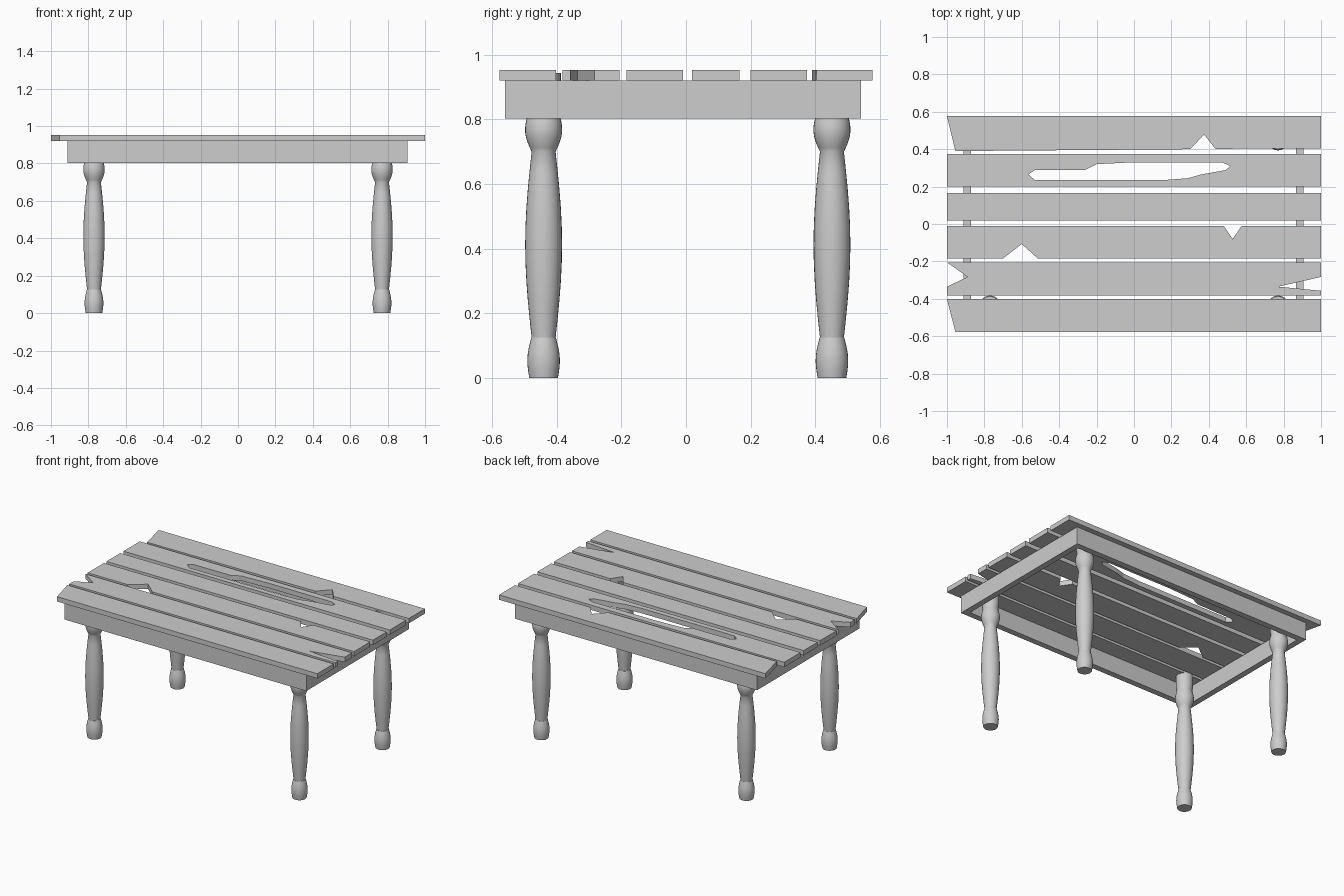
import bpy, bmesh, math

# Remove the default object
cube = bpy.data.objects.get("Cube")
if cube:
    bpy.data.objects.remove(cube, do_unlink=True)

grey = bpy.data.materials.new("weathered_grey")
grey.use_nodes = True
colour = (0.61, 0.61, 0.61, 1)
grey.diffuse_color = colour
grey.node_tree.nodes["Principled BSDF"].inputs["Base Color"].default_value = colour

PLANK_BOTTOM, PLANK_TOP = 0.92, 0.953


def finish(name, bm):
    bmesh.ops.recalc_face_normals(bm, faces=bm.faces)
    mesh = bpy.data.meshes.new(name)
    bm.to_mesh(mesh)
    bm.free()
    mesh.materials.append(grey)
    obj = bpy.data.objects.new(name, mesh)
    bpy.context.collection.objects.link(obj)
    return obj


def prism(name, outline, z0, z1, hole=None):
    """Extrude a flat outline, optionally with a hole through it."""
    bm = bmesh.new()
    edges = []
    for loop in [outline] + ([hole] if hole else []):
        verts = [bm.verts.new((x, y, z0)) for x, y in loop]
        edges += [bm.edges.new((a, b)) for a, b in zip(verts, verts[1:] + verts[:1])]
    if hole:
        bmesh.ops.triangle_fill(bm, edges=edges, use_beauty=True)
    else:
        bm.faces.new(verts)
    new = bmesh.ops.extrude_face_region(bm, geom=bm.faces[:])["geom"]
    bmesh.ops.translate(bm, vec=(0, 0, z1 - z0),
                        verts=[g for g in new if isinstance(g, bmesh.types.BMVert)])
    return finish(name, bm)


def rect(x0, x1, y0, y1):
    return [(x0, y0), (x1, y0), (x1, y1), (x0, y1)]


def leg(name, x, y, steps=10, sides=28):
    """Turned leg: foot bulb, long barrel, ball, and a post into the top."""
    profile = []
    # each bulge: start height, end height, start radius, end radius, swell
    for z0, z1, r0, r1, swell in ((0, 0.125, 0.044, 0.038, 0.009),
                                  (0.125, 0.7, 0.037, 0.037, 0.02),
                                  (0.7, 0.82, 0.037, 0.047, 0.015)):
        for i in range(steps + 1):
            t = i / steps
            profile.append((r0 + (r1 - r0) * t + swell * math.sin(math.pi * t),
                            z0 + (z1 - z0) * t))
    profile += [(0.053, 0.85), (0.053, 0.943)]
    bm = bmesh.new()
    rings = []
    for r, z in profile:
        rings.append([bm.verts.new((x + r * math.cos(a), y + r * math.sin(a), z))
                      for a in (math.tau * k / sides for k in range(sides))])
    for low, high in zip(rings, rings[1:]):
        for k in range(sides):
            n = (k + 1) % sides
            bm.faces.new((low[k], low[n], high[n], high[k]))
    bm.faces.new(rings[0])
    bm.faces.new(rings[-1])
    bmesh.ops.remove_doubles(bm, verts=bm.verts, dist=0.0005)
    obj = finish(name, bm)
    bpy.ops.object.select_all(action="DESELECT")
    obj.select_set(True)
    bpy.context.view_layer.objects.active = obj
    bpy.ops.object.shade_smooth_by_angle(angle=math.radians(35))


# Legs
for side, x in (("left", 0.77), ("right", -0.77)):
    for end, y in (("front", -0.44), ("back", 0.451)):
        leg(f"{end}_{side}_leg", x, y)

# Apron frame under the top
X0, X1, Y0, Y1, T = -0.912, 0.905, -0.56, 0.541, 0.04
for name, outline in (("front_apron", rect(X0, X1, Y0, Y0 + T)),
                      ("back_apron", rect(X0, X1, Y1 - T, Y1)),
                      ("right_apron", rect(X0, X0 + T, Y0 + T, Y1 - T)),
                      ("left_apron", rect(X1 - T, X1, Y0 + T, Y1 - T))):
    prism(name, outline, 0.803, PLANK_BOTTOM)

# Worn planks, front to back, with broken ends and notches
planks = {
    "front_plank": [(-0.955, -0.577), (1, -0.577), (1, -0.402), (-1, -0.402)],
    "split_plank": [(-1, -0.382), (1, -0.382), (1, -0.357), (0.77, -0.335),
                    (1, -0.283), (1, -0.205), (-1, -0.205), (-0.89, -0.283),
                    (-1, -0.335)],
    "notched_plank": [(-1, -0.184), (-0.7, -0.184), (-0.6, -0.107),
                      (-0.515, -0.184), (1, -0.184), (1, -0.01),
                      (0.575, -0.01), (0.528, -0.08), (0.48, -0.01), (-1, -0.01)],
    "whole_plank": rect(-1, 1, 0.018, 0.166),
    "back_plank": [(-0.955, 0.39), (0.3, 0.4), (0.375, 0.478), (0.435, 0.402),
                   (1, 0.404), (1, 0.577), (-1, 0.577)],
}
for name, outline in planks.items():
    prism(name, outline, PLANK_BOTTOM, PLANK_TOP)

# Plank with a long rotted hole
hole = [(-0.565, 0.265), (-0.53, 0.235), (0.16, 0.235), (0.29, 0.245),
        (0.36, 0.265), (0.49, 0.288), (0.515, 0.31), (0.47, 0.33), (0, 0.33),
        (-0.2, 0.32), (-0.26, 0.29), (-0.53, 0.288)]
prism("holed_plank", rect(-1, 1, 0.2, 0.374), PLANK_BOTTOM, PLANK_TOP, hole)
